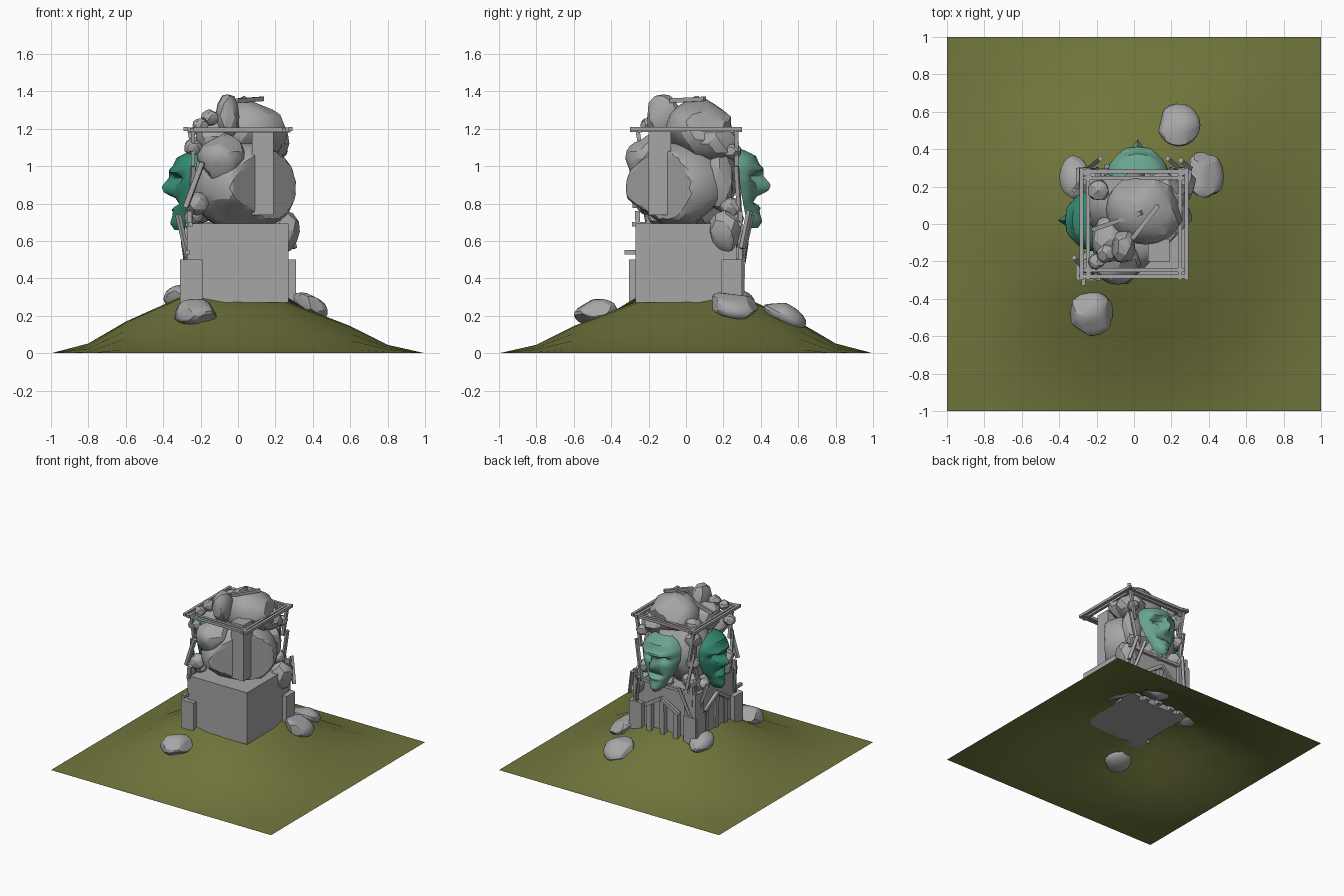
import bpy, bmesh, math, random
from mathutils import Vector, Matrix

if "Cube" in bpy.data.objects:
    bpy.data.objects.remove(bpy.data.objects["Cube"])

random.seed(4)

def material(name, c):
    m = bpy.data.materials.new(name)
    m.diffuse_color = (*c, 1)
    m.use_nodes = True
    m.node_tree.nodes["Principled BSDF"].inputs["Base Color"].default_value = m.diffuse_color
    return m

STONE = material("grey stone", (0.38, 0.38, 0.38))
GRASS = material("olive grass", (0.165, 0.18, 0.045))
JADE = material("pale jade", (0.14, 0.37, 0.28))
TEAL = material("deep jade", (0.035, 0.26, 0.17))

def finish(name, bm, mat, angle=None):
    me = bpy.data.meshes.new(name)
    bm.to_mesh(me)
    bm.free()
    me.materials.append(mat)
    if angle:
        for p in me.polygons:
            p.use_smooth = True
        me.set_sharp_from_angle(angle=math.radians(angle))
    ob = bpy.data.objects.new(name, me)
    bpy.context.collection.objects.link(ob)
    return ob

def box(name, lo, hi):
    bm = bmesh.new()
    bmesh.ops.create_cube(bm, size=1)
    for v in bm.verts:
        v.co = [(a + b) / 2 + c * (b - a) for a, b, c in zip(lo, hi, v.co)]
    return finish(name, bm, STONE)

def beam(name, a, b, t=0.024):
    a, b = Vector(a), Vector(b)
    bm = bmesh.new()
    bmesh.ops.create_cube(bm, size=1)
    for v in bm.verts:
        v.co = (v.co.x * t, v.co.y * t, v.co.z * (b - a).length)
    q = (b - a).to_track_quat('Z', 'Y')
    for v in bm.verts:
        v.co = q @ v.co + (a + b) / 2
    return finish(name, bm, STONE)

def rock(name, c, r, cuts=9, sub=3, tilt=(0, 0), corner=None):
    """Ellipsoid with random flat chips cut off it, optionally tilted or cut at one corner."""
    bm = bmesh.new()
    bmesh.ops.create_icosphere(bm, subdivisions=sub, radius=1)
    for _ in range(cuts):
        n = Vector([random.gauss(0, 1) for _ in range(3)]).normalized()
        d = random.uniform(0.76, 0.92)
        for v in bm.verts:
            k = v.co.dot(n) - d
            if k > 0:
                v.co -= n * k
    m = Matrix.Rotation(tilt[0], 3, 'X') @ Matrix.Rotation(tilt[1], 3, 'Y')
    for v in bm.verts:
        v.co = m @ Vector([b * s for b, s in zip(r, v.co)]) + Vector(c)
        if corner and v.co.x - v.co.y > corner:
            k = (v.co.x - v.co.y - corner) / 2
            v.co += Vector((-k, k, 0))
    return finish(name, bm, STONE, 22)

def lerp(table, t):
    for (a, p), (b, q) in zip(table, table[1:]):
        if t <= b:
            return p + (q - p) * (t - a) / (b - a)
    return table[-1][1]

# grassy mound, an open sheet
fall = [(0, 1), (.2, .97), (.4, .72), (.6, .47), (.8, .145), (1, 0)]
bm = bmesh.new()
bmesh.ops.create_grid(bm, x_segments=10, y_segments=10, size=1)
for v in bm.verts:
    f = lerp(fall, min(1, abs(v.co.x))) * lerp(fall, min(1, abs(v.co.y)))
    v.co.z = f * (0.31 if v.co.x - v.co.y > 0.1 else 0.36)
finish("mound", bm, GRASS, 60)

# plinth and the corner wall returns
box("plinth", (-.27, -.27, .27), (.27, .27, .695))
for sx, sy in ((-1, -1), (1, 1), (-1, 1)):
    for name, x0, x1, y0, y1 in (("corner_wall_a", .19, .30, .26, .305),
                                 ("corner_wall_b", .26, .31, .19, .30)):
        xs, ys = sorted((sx * x0, sx * x1)), sorted((sy * y0, sy * y1))
        box(name, (xs[0], ys[0], .27), (xs[1], ys[1], .5))

# back and left sides: gabled doorways, ledges and posts
def side(back):
    def P(u, d, z):
        return (u, d, z) if back else (.03 - d, u, z)
    for s in (-1, 1):
        beam("gable_beam", P(s * .15, .305, .50), P(0, .32, .60), .028)
        beam("door_jamb", P(s * .12, .29, .27), P(s * .12, .29, .51), .04)
        beam("upright_pole", P(s * .25, .29, .48), P(s * .26, .29, .76), .026)
        beam("leaning_pole", P(s * .20, .29, .68), P(s * .26, .27, 1.0), .022)
        beam("mask_brace", P(s * .22, .27, .95), P(s * .26, .27, 1.2), .022)
        beam("low_brace", P(s * .18, .35, .74), P(s * .24, .30, .52), .022)
    beam("door_post", P(0, .29, .28), P(0, .30, .57), .04)
    beam("ledge_beam", P(-.29, .285, .69), P(.29, .285, .69), .024)

side(True)
side(False)
box("corner_tower", (-.295, .19, .27), (-.19, .30, .69))
beam("slanting_plank", (-.28, -.27, .78), (-.19, -.29, 1.02), .026)
beam("shore_pole", (.30, .30, .56), (.25, .34, .76))
beam("rail_stub", (-.27, -.33, .54), (-.27, -.22, .54))

# main stacked boulders, cut away around the corner pillar
rock("big_boulder", (.04, -.04, .885), (.28, .295, .24), 7, 4, corner=.29)
rock("front_boulder", (-.09, -.19, 1.04), (.13, .135, .145), 9)
rock("upper_boulder", (.06, .08, 1.19), (.21, .19, .175), 12)
rock("back_boulder", (-.05, .10, .95), (.22, .19, .28), 8)
rock("crown_rock", (-.055, -.12, 1.27), (.07, .10, .13), 14, 2)
rock("shoulder_rock", (.17, .16, 1.12), (.11, .13, .10), 13, 2)
rock("side_rock", (.25, .21, .65), (.085, .105, .115), 11, 2)
rock("left_rock", (-.13, -.08, 1.16), (.10, .13, .12), 10, 2)
rock("back_corner_rock", (.17, .18, .92), (.09, .08, .16), 10, 2)
box("corner_pillar", (.075, -.20, .74), (.19, -.08, 1.2))

# small packing stones
for c, r in (((-.20, -.20, 1.22), .045), ((-.15, -.16, 1.26), .05), ((-.24, -.22, 1.1), .05),
             ((-.22, -.2, .80), .07), ((-.22, .22, 1.10), .07), ((-.23, .24, .92), .055),
             ((-.20, .22, .76), .075), ((-.24, -.15, .73), .055), ((.22, .25, 1.08), .05),
             ((-.19, .18, 1.2), .06), ((.20, .24, .78), .06), ((-.24, .12, .70), .055),
             ((0, .25, .72), .06)):
    rock("packing_stone", c, (r, r, r * .9), 9, 2)

# square rail frame around the top
for s in (-1, 1):
    for d, z in ((.28, 1.195), (.245, 1.19)):
        beam("rail_x", (-.27, s * d, z), (.28, s * d, z), .022)
        beam("rail_y", (s * d, -.30, z + .004), (s * d, .30, z + .004), .022)
beam("top_stick", (-.22, -.03, 1.22), (.04, .06, 1.365))
beam("top_stick", (-.01, -.08, 1.35), (.13, .10, 1.36))

# carved masks: a bulging grid with brow, nose, eyes, mouth and beard
width = [(0, .02), (.08, .055), (.2, .08), (.35, .125), (.6, .165), (.8, .165), (.92, .13), (1, .07)]
depth = [(0, .055), (.08, .085), (.25, .075), (.35, .075), (.5, .095), (.65, .10), (.75, .13),
         (.9, .115), (1, .03)]
nose = [(0, 0), (.40, 0), (.45, .055), (.54, .07), (.72, .015), (.8, 0), (1, 0)]

def mask(name, mat, back):
    nu, nv = 24, 28
    bm = bmesh.new()
    rows = []
    for j in range(nv + 1):
        t = j / nv
        row = []
        for i in range(nu + 1):
            u = 2 * i / nu - 1
            x = u * lerp(width, t)
            d = lerp(depth, t) * (1 - u * u) ** .55
            d += lerp(nose, t) * max(0, 1 - abs(x) / (.05 - .045 * max(0, t - .5)))
            d -= .04 * math.exp(-((abs(x) - .065) / .035) ** 2 - ((t - .63) / .045) ** 2)
            d += .025 * math.exp(-((abs(x) - .06) / .05) ** 2 - ((t - .72) / .035) ** 2)
            d -= .025 * math.exp(-(x / .06) ** 4 - ((t - .33) / .025) ** 2)
            d += .015 * math.exp(-(x / .05) ** 2 - ((t - .25) / .03) ** 2)
            d += .25 + .08 * (1 - t)
            z = .67 + .43 * t
            row.append(bm.verts.new((x + .02, d, z) if back else (.045 - d, x + .02, z - .01)))
        rows.append(row)
    for a, b in zip(rows, rows[1:]):
        for i in range(nu):
            bm.faces.new((b[i], b[i + 1], a[i + 1], a[i]))
    finish(name, bm, mat, 30)

mask("back_mask", JADE, True)
mask("left_mask", TEAL, False)

# loose boulders half sunk in the mound
rock("loose_boulder", (-.23, -.48, .22), (.13, .12, .07), 10, tilt=(.15, 0))
rock("loose_boulder", (.24, .53, .20), (.115, .125, .065), 10, tilt=(-.5, 0))
rock("loose_boulder", (.38, .26, .255), (.11, .14, .06), 10, tilt=(-.2, .5))
rock("loose_boulder", (-.32, .25, .30), (.08, .12, .06), 10, tilt=(-.2, -.3))
